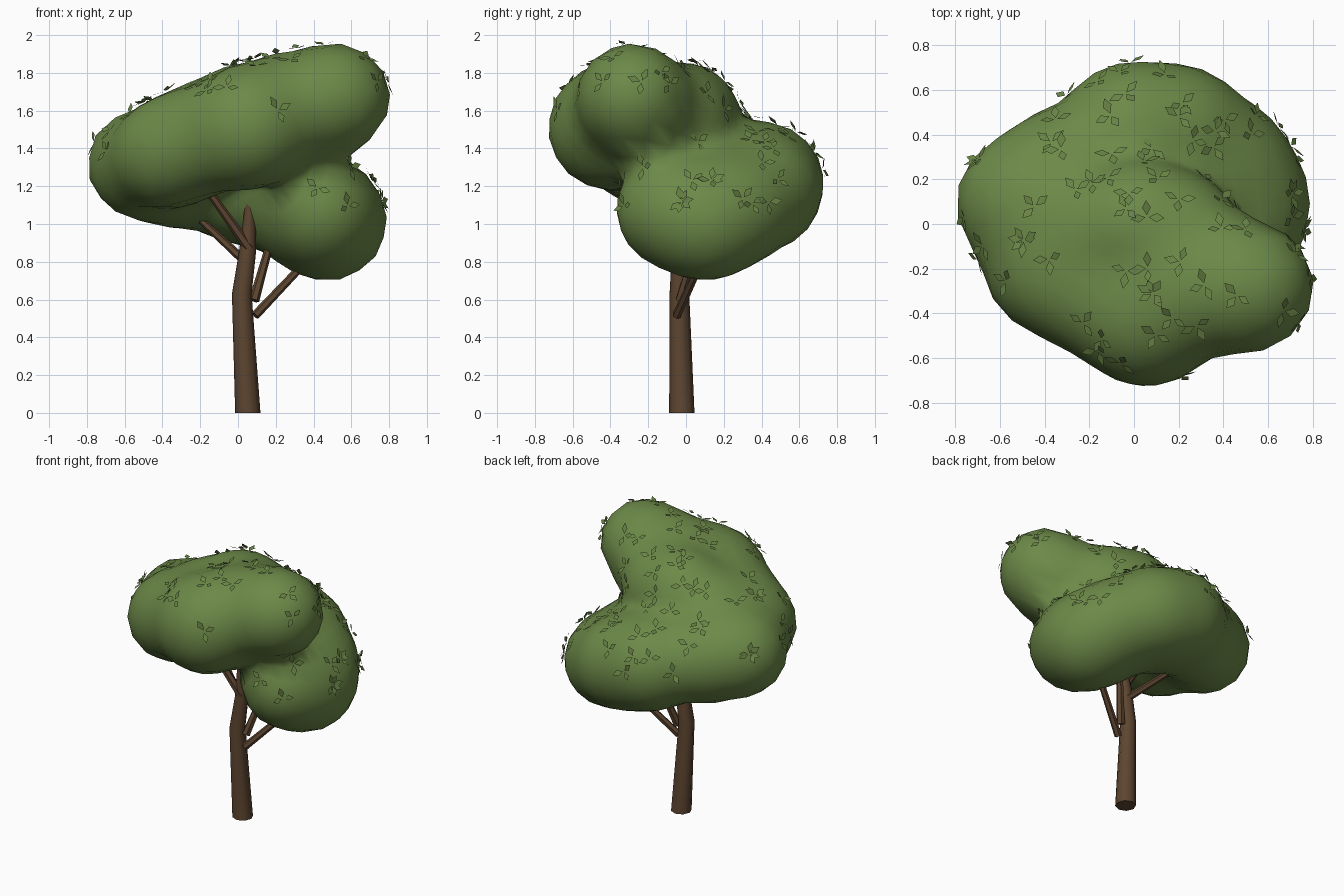
import bpy, bmesh, math, random
from mathutils import Vector

if "Cube" in bpy.data.objects:
    bpy.data.objects.remove(bpy.data.objects["Cube"])

random.seed(11)


def material(name, rgb):
    m = bpy.data.materials.new(name)
    m.diffuse_color = (*rgb, 1)
    m.use_nodes = True
    m.node_tree.nodes["Principled BSDF"].inputs["Base Color"].default_value = m.diffuse_color
    return m


BARK = material("bark", (0.11, 0.06, 0.03))
GREEN = material("foliage", (0.15, 0.25, 0.065))
LEAF = material("leaf", (0.14, 0.23, 0.06))


def make_object(name, bm, mat, smooth=True):
    mesh = bpy.data.meshes.new(name)
    bm.to_mesh(mesh)
    bm.free()
    mesh.materials.append(mat)
    for p in mesh.polygons:
        p.use_smooth = smooth
    ob = bpy.data.objects.new(name, mesh)
    bpy.context.collection.objects.link(ob)
    return ob


def limb(name, points, sides):
    """Tapered tube through (x, y, z, radius) points."""
    bm = bmesh.new()
    pts = [Vector(p[:3]) for p in points]
    rings = []
    for i, p in enumerate(pts):
        d = (pts[min(i + 1, len(pts) - 1)] - pts[max(i - 1, 0)]).normalized()
        if i == 0 and p.z == 0:
            d = Vector((0, 0, 1))
        u = d.cross(Vector((0, 1, 0))).normalized()
        v = d.cross(u)
        ring = []
        for k in range(sides):
            a = 2 * math.pi * k / sides
            ring.append(bm.verts.new(p + points[i][3] * (u * math.cos(a) + v * math.sin(a))))
        rings.append(ring)
    for a, b in zip(rings, rings[1:]):
        for k in range(sides):
            n = (k + 1) % sides
            bm.faces.new((a[k], a[n], b[n], b[k]))
    bm.faces.new(rings[0])
    bm.faces.new(rings[-1])
    bmesh.ops.recalc_face_normals(bm, faces=bm.faces)
    ob = make_object(name, bm, BARK)
    ob.data.set_sharp_from_angle(angle=math.radians(50))


# Trunk
limb("trunk", [(0.052, -0.022, 0, 0.067), (0.02, -0.035, 0.63, 0.052),
               (0.05, -0.03, 0.85, 0.045), (0.075, -0.06, 1.22, 0.022)], 8)

# Branches
for i, (a, b) in enumerate([
        ((0.09, -0.05, 0.515, 0.024), (0.36, 0.08, 0.80, 0.02)),
        ((0.085, -0.03, 0.595, 0.028), (0.17, 0.06, 0.90, 0.02)),
        ((0.05, -0.01, 0.79, 0.024), (-0.24, 0.12, 1.06, 0.018)),
        ((0.06, -0.05, 0.87, 0.028), (-0.16, -0.09, 1.18, 0.02))]):
    limb(f"branch_{i + 1}", [a, b], 6)

# Crown: sphere pushed in onto a soft union of lobes
LOBES = [(0.515, -0.28, 1.665, 0.30), (0.25, -0.29, 1.61, 0.29), (0.05, -0.405, 1.51, 0.33),
         (0.02, 0.00, 1.56, 0.28), (0.20, -0.05, 1.56, 0.27), (-0.515, 0.10, 1.32, 0.29),
         (-0.38, -0.20, 1.37, 0.29), (-0.20, -0.29, 1.44, 0.28), (-0.20, -0.02, 1.46, 0.28),
         (-0.32, 0.22, 1.28, 0.30), (-0.02, 0.42, 1.23, 0.305), (0.20, 0.41, 1.17, 0.305),
         (0.475, 0.10, 1.01, 0.315), (0.43, -0.08, 1.07, 0.29), (0.40, 0.27, 1.08, 0.29),
         (0.25, 0.12, 1.18, 0.25), (0.27, 0.13, 1.08, 0.23), (0.00, 0.25, 1.20, 0.27)]
LOBE_DATA = [(Vector(l[:3]), l[3]) for l in LOBES]


def field(p, k=0.04):
    return -k * math.log(sum(math.exp(-((p - c).length - r) / k) for c, r in LOBE_DATA))


core = Vector((0.09, 0.03, 1.35))
bm = bmesh.new()
bmesh.ops.create_icosphere(bm, subdivisions=4, radius=1)
for v in bm.verts:
    d = v.co.normalized()
    t = 1.15
    while t > 0.1:
        f = field(core + d * t)
        if f < 0.003:
            break
        t -= max(0.003, f * 0.8)
    v.co = core + d * t
bmesh.ops.smooth_vert(bm, verts=bm.verts, factor=0.3, use_axis_x=True, use_axis_y=True, use_axis_z=True)
bm.normal_update()
spots = [(f.calc_center_median(), f.normal.copy(), f.calc_area()) for f in bm.faces if f.normal.z > 0.05]
make_object("crown", bm, GREEN)

# Leaf sprigs: three diamond leaves each, scattered on the upper crown
bm = bmesh.new()
for c, n, _ in random.choices(spots, weights=[s[2] for s in spots], k=75):
    u = n.orthogonal().normalized()
    w = n.cross(u)
    spin = random.uniform(0, 2 * math.pi)
    for turn in (-1.7, 0, 1.7):
        a = spin + turn
        out = (u * math.cos(a) + w * math.sin(a) + n * random.uniform(0.05, 0.4)).normalized()
        side = n.cross(out).normalized()
        base = c + n * 0.008 + out * 0.008
        size = random.uniform(0.06, 0.075)
        bm.faces.new([bm.verts.new(q) for q in (
            base, base + out * size * 0.5 - side * size * 0.28,
            base + out * size, base + out * size * 0.5 + side * size * 0.28)])
make_object("leaves", bm, LEAF, smooth=False)
